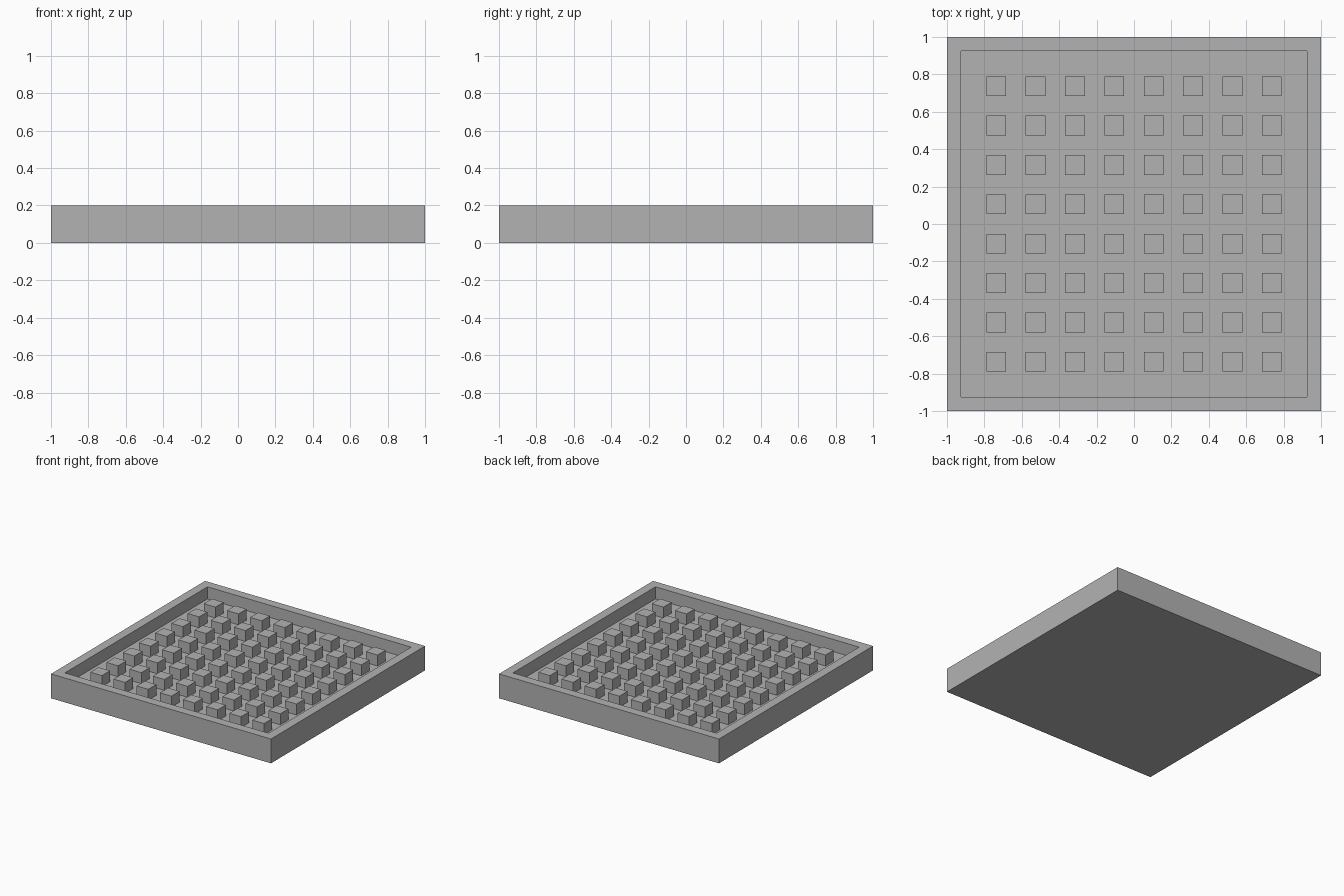
import bpy
import bmesh
from mathutils import Matrix

UNIT = 2 / 19          # peg width and rim width
HEIGHT = 0.2           # top of the rim
FLOOR = 0.1            # top of the recessed floor
PEG_TOP = 0.19
PEGS = 8               # pegs per side

cube = bpy.data.objects.get("Cube")
if cube:
    bpy.data.objects.remove(cube, do_unlink=True)

grey = bpy.data.materials.new("plain_grey")
grey.use_nodes = True
colour = (0.45, 0.45, 0.45, 1)
grey.diffuse_color = colour
grey.node_tree.nodes["Principled BSDF"].inputs["Base Color"].default_value = colour


def add_object(name, bm):
    mesh = bpy.data.meshes.new(name)
    bm.to_mesh(mesh)
    bm.free()
    mesh.materials.append(grey)
    obj = bpy.data.objects.new(name, mesh)
    bpy.context.collection.objects.link(obj)
    return obj


def add_box(bm, x, y, width, bottom, top):
    place = Matrix.Translation((x, y, (bottom + top) / 2))
    size = Matrix.Diagonal((width, width, top - bottom, 1))
    return bmesh.ops.create_cube(bm, size=1, matrix=place @ size)


# Tray: a slab with its top inset and pushed down to leave a rim
bm = bmesh.new()
add_box(bm, 0, 0, 2, 0, HEIGHT)
top = max(bm.faces, key=lambda f: f.calc_center_median().z)
bmesh.ops.inset_region(bm, faces=[top], thickness=UNIT)
floor = bmesh.ops.extrude_face_region(bm, geom=[top])["geom"]
bmesh.ops.delete(bm, geom=[top], context="FACES_ONLY")
verts = [g for g in floor if isinstance(g, bmesh.types.BMVert)]
bmesh.ops.translate(bm, verts=verts, vec=(0, 0, FLOOR - HEIGHT))
bmesh.ops.recalc_face_normals(bm, faces=bm.faces)
add_object("tray", bm)

# Pegs: a square grid of blocks standing on the floor
bm = bmesh.new()
for row in range(PEGS):
    for column in range(PEGS):
        x, y = ((i - (PEGS - 1) / 2) * 2 * UNIT for i in (column, row))
        add_box(bm, x, y, UNIT, FLOOR, PEG_TOP)
add_object("pegs", bm)
